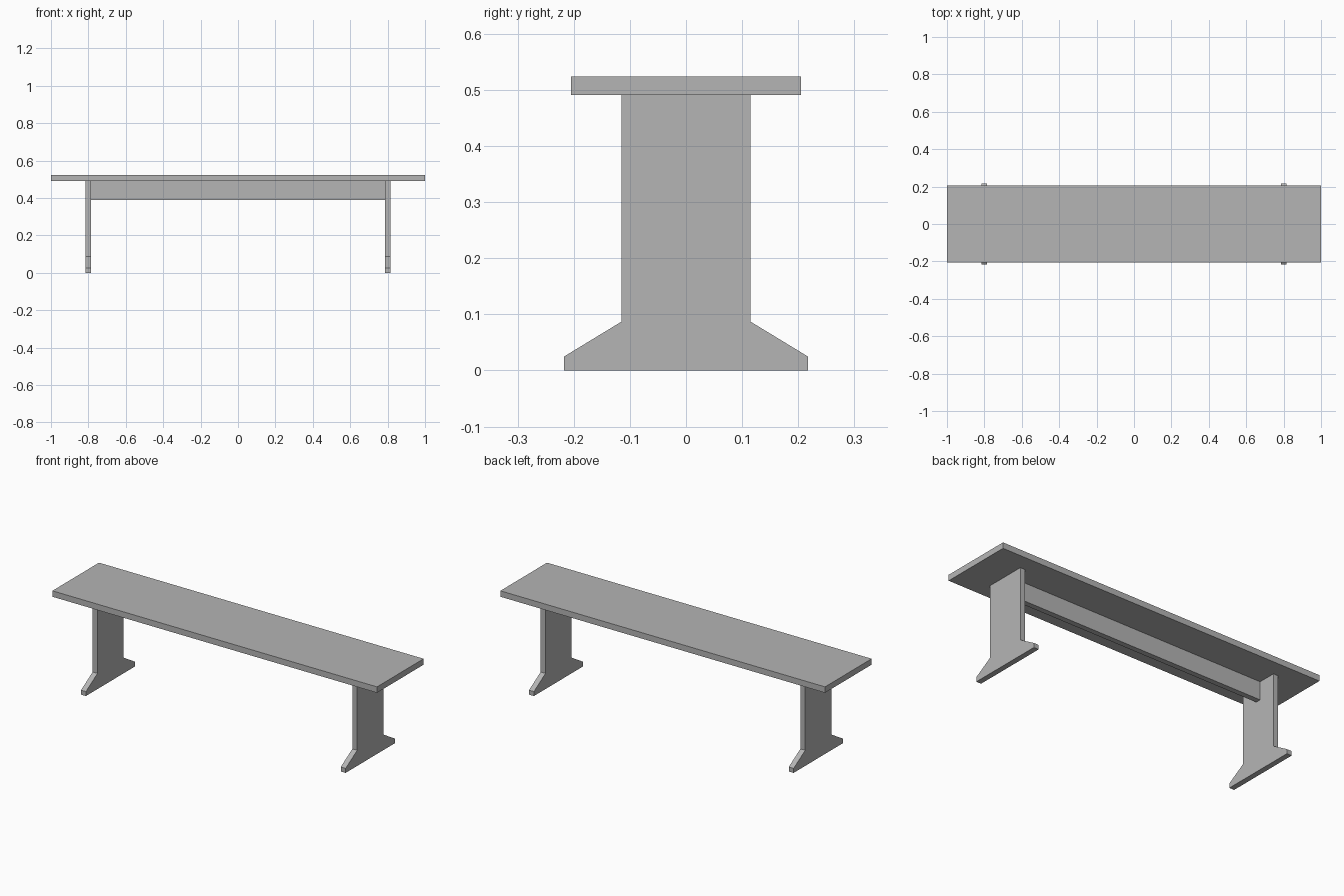
import bpy
import bmesh

cube = bpy.data.objects.get("Cube")
if cube:
    bpy.data.objects.remove(cube, do_unlink=True)

# Single flat grey for the whole bench
GREY = (0.46, 0.46, 0.46, 1.0)
grey = bpy.data.materials.new("plain grey")
grey.use_nodes = True
grey.diffuse_color = GREY
grey.node_tree.nodes["Principled BSDF"].inputs["Base Color"].default_value = GREY


def extrude_profile(name, outline, x0, x1):
    """Extrude a (y, z) outline along x from x0 to x1."""
    bm = bmesh.new()
    face = bm.faces.new([bm.verts.new((x0, y, z)) for y, z in outline])
    result = bmesh.ops.extrude_face_region(bm, geom=[face])
    moved = [v for v in result["geom"] if isinstance(v, bmesh.types.BMVert)]
    bmesh.ops.translate(bm, verts=moved, vec=(x1 - x0, 0, 0))
    bmesh.ops.recalc_face_normals(bm, faces=bm.faces)
    mesh = bpy.data.meshes.new(name)
    bm.to_mesh(mesh)
    bm.free()
    mesh.materials.append(grey)
    obj = bpy.data.objects.new(name, mesh)
    bpy.context.collection.objects.link(obj)
    return obj


def rectangle(half_width, bottom, top):
    return [(-half_width, bottom), (half_width, bottom),
            (half_width, top), (-half_width, top)]


SEAT_BOTTOM, SEAT_TOP = 0.491, 0.524
LEG_INNER, LEG_OUTER = 0.785, 0.815

# Seat board
extrude_profile("seat", rectangle(0.205, SEAT_BOTTOM, SEAT_TOP), -1.0, 1.0)

# Plank legs with flared feet
half = [(0.217, 0.0), (0.217, 0.025), (0.115, 0.087), (0.115, SEAT_BOTTOM)]
leg_outline = half + [(-y, z) for y, z in reversed(half)]
for side, sign in (("left", 1), ("right", -1)):
    extrude_profile(side + "_leg", leg_outline, sign * LEG_INNER, sign * LEG_OUTER)

# Central rail joining the legs under the seat
extrude_profile("stretcher_rail", rectangle(0.015, 0.39, SEAT_BOTTOM),
                -LEG_INNER, LEG_INNER)
